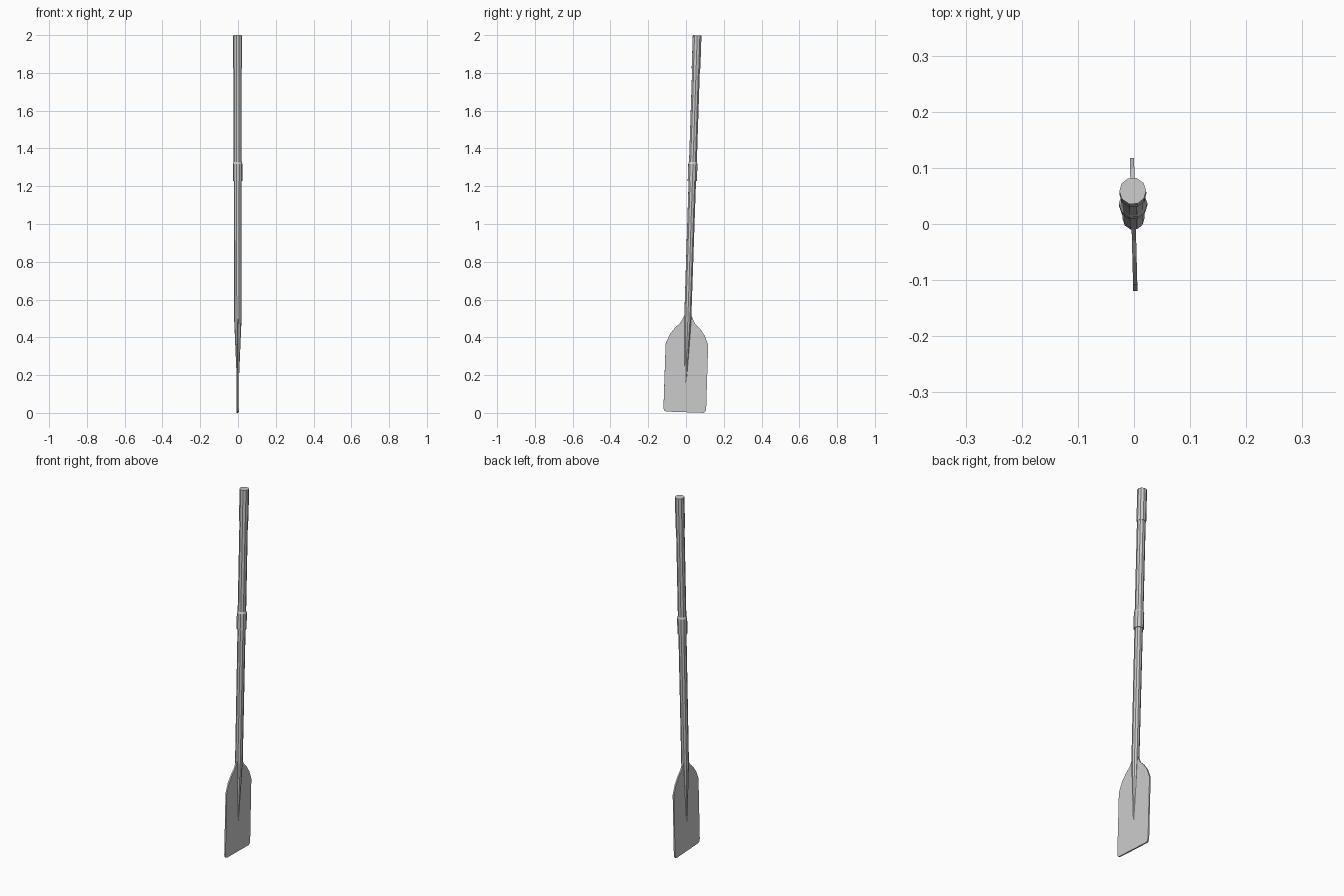
import bpy, bmesh, math
from mathutils import Matrix

if "Cube" in bpy.data.objects:
    bpy.data.objects.remove(bpy.data.objects["Cube"])

# Everything is modelled upright, then leaned slightly like the whole oar
LEAN = (Matrix.Translation((-0.0005, -0.007, 0.0037))
        @ Matrix.Rotation(0.026, 4, 'Z') @ Matrix.Rotation(-0.033, 4, 'X'))
SIDES = 10


def finish(name, bm):
    bmesh.ops.recalc_face_normals(bm, faces=bm.faces)
    bm.transform(LEAN)
    mesh = bpy.data.meshes.new(name)
    bm.to_mesh(mesh)
    bm.free()
    obj = bpy.data.objects.new(name, mesh)
    bpy.context.collection.objects.link(obj)
    return obj


def turned(name, profile):
    """Faceted rod from (height, radius) pairs, capped at both ends."""
    bm = bmesh.new()
    rings = []
    for z, r in profile:
        rings.append([bm.verts.new((r * math.cos(a), r * math.sin(a), z))
                      for a in (2 * math.pi * i / SIDES for i in range(SIDES))])
    for lo, hi in zip(rings, rings[1:]):
        for i in range(SIDES):
            j = (i + 1) % SIDES
            bm.faces.new((lo[i], lo[j], hi[j], hi[i]))
    bm.faces.new(rings[0][::-1])
    bm.faces.new(rings[-1])
    return finish(name, bm)


# Shaft tapering into the blade, with stepped collar and handle grip
turned("shaft", [(0.12, 0.0025), (0.21, 0.0075), (0.49, 0.0195), (1.225, 0.0205),
                 (1.225, 0.0255), (1.315, 0.0255), (1.325, 0.0215),
                 (1.82, 0.0215), (1.82, 0.024), (1.9963, 0.024)])

# Blade: half outline (half width, height), mirrored and extruded
half = [(0.098, 0.0), (0.108, 0.004), (0.113, 0.018), (0.1125, 0.36),
        (0.092, 0.41), (0.066, 0.445), (0.038, 0.472), (0.027, 0.495), (0.013, 0.522)]
outline = half + [(-y, z) for y, z in reversed(half)]
bm = bmesh.new()
T = 0.0038
face = bm.faces.new([bm.verts.new((-T, y, z)) for y, z in outline])
ext = bmesh.ops.extrude_face_region(bm, geom=[face])
bmesh.ops.translate(bm, vec=(2 * T, 0, 0),
                    verts=[g for g in ext["geom"] if isinstance(g, bmesh.types.BMVert)])
finish("blade", bm)
